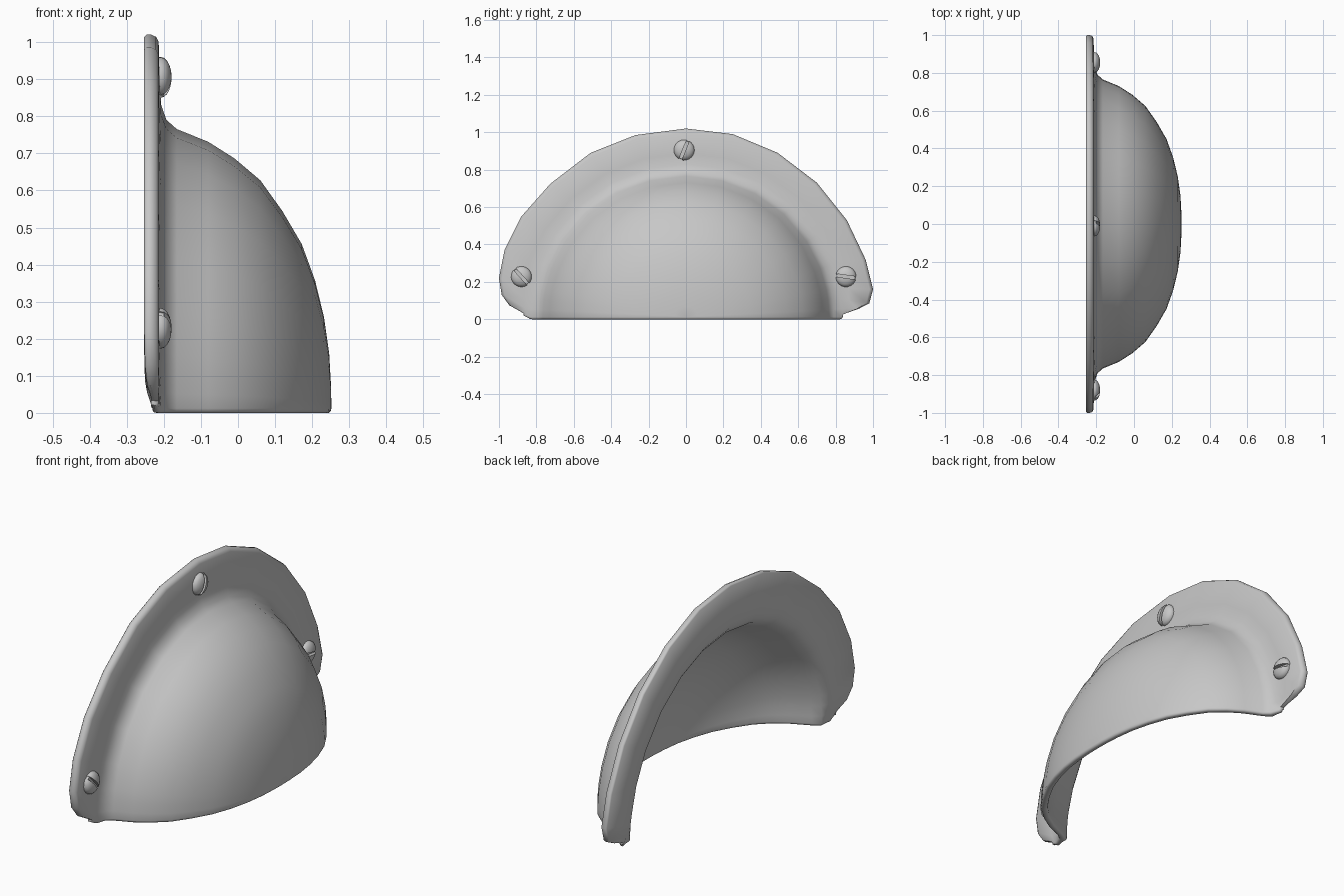
import bpy, bmesh
from math import sin, cos, radians
from mathutils import Vector, Matrix

if "Cube" in bpy.data.objects:
    bpy.data.objects.remove(bpy.data.objects["Cube"])

metal = bpy.data.materials.new("satin grey metal")
metal.use_nodes = True
GREY = (0.57, 0.57, 0.57, 1)
metal.diffuse_color = GREY
metal.node_tree.nodes["Principled BSDF"].inputs["Base Color"].default_value = GREY


def finish(name, bm, angle):
    bmesh.ops.recalc_face_normals(bm, faces=bm.faces)
    mesh = bpy.data.meshes.new(name)
    bm.to_mesh(mesh)
    bm.free()
    mesh.materials.append(metal)
    ob = bpy.data.objects.new(name, mesh)
    bpy.context.collection.objects.link(ob)
    bpy.ops.object.select_all(action="DESELECT")
    ob.select_set(True)
    bpy.context.view_layer.objects.active = ob
    bpy.ops.object.shade_smooth_by_angle(angle=radians(angle))


# Cup and flange: one section swept around a half circle
LIP = 0.012
NECK = 0.83
BACK = -.253
outer_skin = [(.252, 0), (.251, .06), (.246, .15), (.232, .25), (.208, .35),
              (.172, .45), (.12, .54), (.06, .625), (-.01, .685),
              (-.08, .73), (-.165, .765), (-.193, .79), (-.207, NECK)]
flange = [(-.211, .3), (-.214, .9), (-.221, .97), (-.234, 1), (-.247, 1),
          (BACK, .97), (BACK, 0)]            # depth, share of flange width
inner_skin = [(-.245, .797), (-.225, .77), (-.185, .745), (-.09, .7),
              (-.02, .655), (.04, .597), (.1, .51), (.148, .42),
              (.18, .33), (.204, .235), (.216, .14), (.221, .06), (.222, 0)]

# Sweep angles with the rim points and the forward shift of the back
angles = [14.4, 28.8, 43.2, 57.6, 70, 79, 83, 87, 90]
shifts = [0, 0, 0, 0, 0, 0, .002, .008, .022]
right_rim = [(-.27, .985), (-.51, .89), (-.725, .725), (-.88, .55), (-.97, .37),
             (-1, .22), (-.985, .13), (-.945, .075), (-.87, .033)]
left_rim = [(.25, .99), (.49, .89), (.7, .73), (.86, .53), (.96, .32),
            (1, .16), (.98, .085), (.925, .057), (.84, .027)]
columns = [(-a, r, s) for a, r, s in zip(angles, right_rim, shifts)][::-1]
columns += [(0, (0, 1.02), 0)] + list(zip(angles, left_rim, shifts))


def section(angle, rim, shift):
    def ring(x, r):
        return Vector((x, r * sin(radians(angle)),
                       LIP + .985 * r * cos(radians(angle))))

    pts = [ring(x, r) for x, r in outer_skin]
    neck, edge = ring(0, NECK), Vector((0, *rim))
    for x, t in flange:
        p = neck.lerp(edge, t)
        p.x = x
        pts.append(p)
    pts += [ring(x, r) for x, r in inner_skin]
    for p in pts:
        if p.x < -.24:
            p.x += shift
    return pts


def lip(pts, drop, pinch):
    """Lower an end section and pinch its two skins together."""
    return [p.lerp(q, pinch) - Vector((0, 0, drop))
            for p, q in zip(pts, reversed(pts))]


sections = [section(*c) for c in columns]
first, last = sections[0], sections[-1]
rounding = [(.007, .06), (LIP, .25)]
sections = ([lip(first, *r) for r in reversed(rounding)] + sections
            + [lip(last, *r) for r in rounding])

bm = bmesh.new()
grid = [[bm.verts.new(p) for p in pts] for pts in sections]
for a, b in zip(grid, grid[1:]):
    for i in range(len(a) - 1):
        bm.faces.new((a[i], a[i + 1], b[i + 1], b[i]))
# Close the lip by bridging the outer skin to the inner skin
for end in (grid[0], grid[-1]):
    mid = len(end) // 2
    for i in range(mid - 1):
        bm.faces.new((end[i], end[i + 1], end[-2 - i], end[-1 - i]))
    bm.faces.new((end[mid - 1], end[mid], end[mid + 1]))
bmesh.ops.remove_doubles(bm, verts=bm.verts, dist=1e-5)
finish("cup_and_flange", bm, 50)


# Slotted round-head screws: two half domes over a low core
def dome(bm, profile, segments=20):
    rings = [[bm.verts.new((x, r * cos(radians(360 * k / segments)),
                            r * sin(radians(360 * k / segments))))
              for k in range(segments)] for x, r in profile]
    for a, b in zip(rings, rings[1:]):
        for k in range(segments):
            n = (k + 1) % segments
            bm.faces.new((a[k], a[n], b[n], b[k]))
    bm.faces.new(rings[0])
    bm.faces.new(rings[-1])


def screw(name, y, z, slot_angle):
    bm = bmesh.new()
    head = [(-.012, .055), (.004, .055)]
    head += [(.004 + .029 * sin(radians(t)), .055 * cos(radians(t)))
             for t in (18, 36, 54, 70, 84)]
    for side in (1, -1):
        part = bmesh.new()
        dome(part, head)
        cut = bmesh.ops.bisect_plane(
            part, geom=part.verts[:] + part.edges[:] + part.faces[:],
            plane_co=(0, 0, side * .008), plane_no=(0, 0, -side),
            clear_outer=True)["geom_cut"]
        bmesh.ops.holes_fill(part, edges=[e for e in cut if isinstance(e, bmesh.types.BMEdge)])
        temp = bpy.data.meshes.new("half_head")
        part.to_mesh(temp)
        part.free()
        bm.from_mesh(temp)
        bpy.data.meshes.remove(temp)
    dome(bm, [(-.012, .053), (.012, .05)])
    place = Matrix.Translation((-.212, y, z)) @ Matrix.Rotation(radians(slot_angle), 4, "X")
    bmesh.ops.transform(bm, matrix=place, verts=bm.verts)
    finish(name, bm, 40)


screw("top_screw", -.01, .905, 68)
screw("right_screw", -.88, .228, -48)
screw("left_screw", .855, .228, -8)
